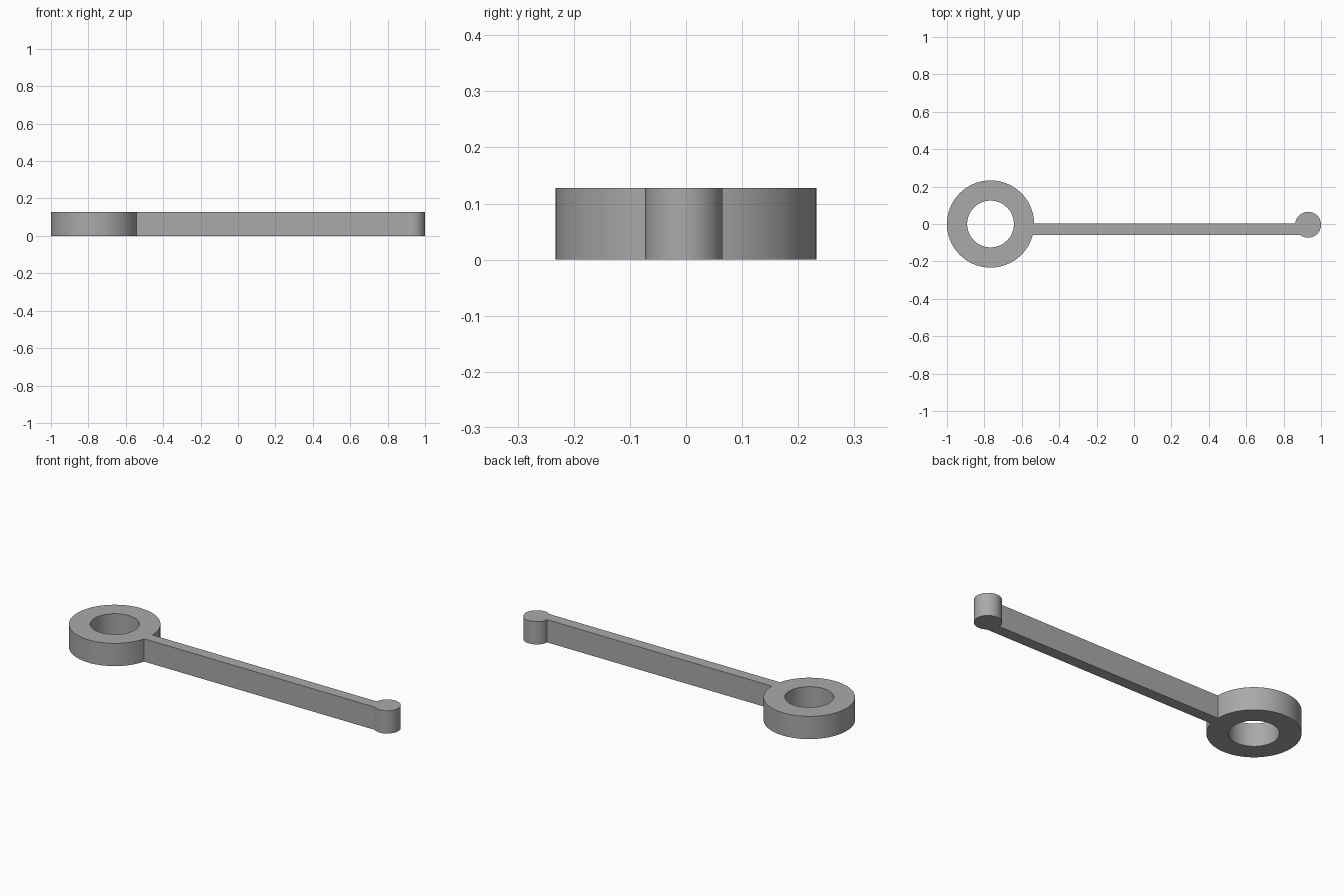
import bpy
import bmesh
from math import asin, cos, sin, pi, tau

cube = bpy.data.objects.get("Cube")
if cube:
    bpy.data.objects.remove(cube)

HEIGHT = 0.128
RING_X, RING_R, HOLE_R = -0.767, 0.233, 0.125
KNOB_X, KNOB_Y, KNOB_R = 0.931, -0.004, 0.069
BAR_BACK, BAR_FRONT = 0.002, -0.06


def arc(cx, cy, r, start, end, steps):
    """Points along an arc, both ends included."""
    angles = [start + (end - start) * i / steps for i in range(steps + 1)]
    return [(cx + r * cos(a), cy + r * sin(a)) for a in angles]


def add_loop(bm, points):
    verts = [bm.verts.new((x, y, 0)) for x, y in points]
    return [bm.edges.new((v, verts[i - 1])) for i, v in enumerate(verts)]


# Outline: around the ring, along the bar, around the knob and back
ring = arc(RING_X, 0, RING_R, asin(BAR_BACK / RING_R),
           tau + asin(BAR_FRONT / RING_R), 96)
knob = arc(KNOB_X, KNOB_Y, KNOB_R,
           -pi - asin((BAR_FRONT - KNOB_Y) / KNOB_R),
           pi - asin((BAR_BACK - KNOB_Y) / KNOB_R), 48)
hole = arc(RING_X, 0, HOLE_R, 0, tau, 72)[:-1]

# Fill the outline around the hole and raise it into a solid
bm = bmesh.new()
edges = add_loop(bm, ring + knob) + add_loop(bm, hole)
bmesh.ops.triangle_fill(bm, use_beauty=True, edges=edges)
raised = bmesh.ops.extrude_face_region(bm, geom=bm.faces[:])["geom"]
bmesh.ops.translate(bm, vec=(0, 0, HEIGHT),
                    verts=[g for g in raised if isinstance(g, bmesh.types.BMVert)])
bmesh.ops.recalc_face_normals(bm, faces=bm.faces[:])
mesh = bpy.data.meshes.new("ring_lever")
bm.to_mesh(mesh)
bm.free()

lever = bpy.data.objects.new("ring_lever", mesh)
bpy.context.collection.objects.link(lever)

# Plain grey material
grey = bpy.data.materials.new("mid_grey")
grey.use_nodes = True
colour = (0.4, 0.4, 0.4, 1)
grey.diffuse_color = colour
grey.node_tree.nodes["Principled BSDF"].inputs["Base Color"].default_value = colour
mesh.materials.append(grey)

# Smooth round walls with crisp rims
bpy.ops.object.select_all(action="DESELECT")
lever.select_set(True)
bpy.context.view_layer.objects.active = lever
bpy.ops.object.shade_smooth_by_angle(angle=pi / 6)
